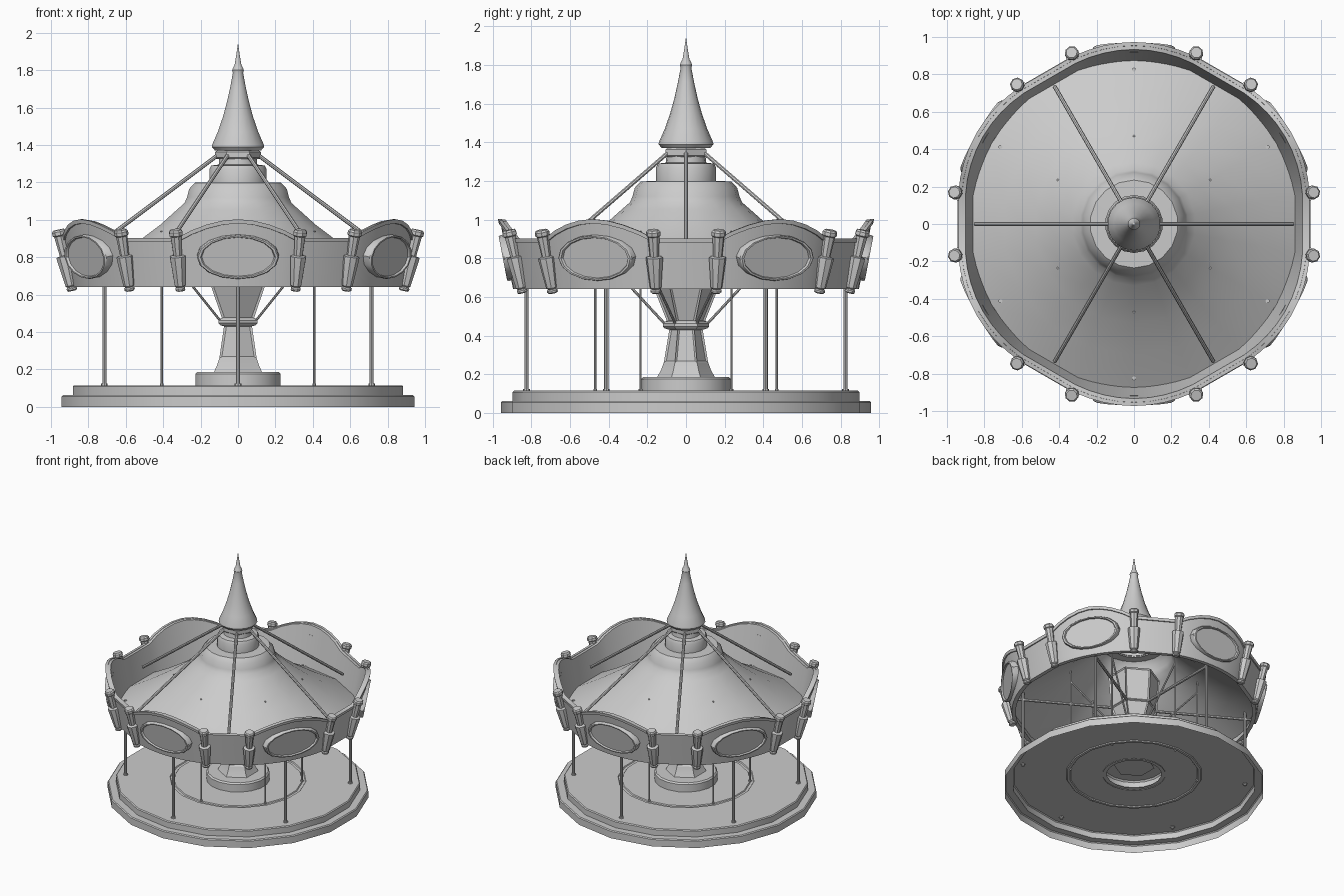
import bpy, bmesh, math
from mathutils import Matrix, Vector

cube = bpy.data.objects.get("Cube")
if cube:
    bpy.data.objects.remove(cube, do_unlink=True)

grey = bpy.data.materials.new("plain_grey")
grey.use_nodes = True
grey.diffuse_color = (0.6, 0.6, 0.6, 1)
grey.node_tree.nodes["Principled BSDF"].inputs["Base Color"].default_value = (0.6, 0.6, 0.6, 1)


def finish(name, bm, matrix=None, sharp=35):
    """Turn a bmesh into a shaded object."""
    if matrix:
        bm.transform(matrix)
    bmesh.ops.recalc_face_normals(bm, faces=bm.faces)
    mesh = bpy.data.meshes.new(name)
    bm.to_mesh(mesh)
    bm.free()
    mesh.materials.append(grey)
    obj = bpy.data.objects.new(name, mesh)
    bpy.context.collection.objects.link(obj)
    bpy.ops.object.select_all(action='DESELECT')
    obj.select_set(True)
    bpy.context.view_layer.objects.active = obj
    bpy.ops.object.shade_smooth_by_angle(angle=math.radians(sharp))
    return obj


def lathe(name, profile, sides, turn=0, matrix=None, panel=0, sharp=35):
    """Revolve (radius, height) points; faces taller than panel get an inset."""
    bm = bmesh.new()
    rings = []
    for r, z in profile:
        if r == 0:
            rings.append([bm.verts.new((0, 0, z))] * sides)
            continue
        angles = [math.radians(turn) + math.tau * i / sides for i in range(sides)]
        rings.append([bm.verts.new((r * math.cos(a), r * math.sin(a), z)) for a in angles])
    for low, high in zip(rings, rings[1:]):
        for i in range(sides):
            j = (i + 1) % sides
            corners = list(dict.fromkeys((low[i], low[j], high[j], high[i])))
            bm.faces.new(corners)
    if panel:
        bmesh.ops.recalc_face_normals(bm, faces=bm.faces)
        tall = [f for f in bm.faces
                if max(v.co.z for v in f.verts) - min(v.co.z for v in f.verts) > panel]
        bmesh.ops.inset_individual(bm, faces=tall, thickness=0.014, depth=-0.008)
    return finish(name, bm, matrix, sharp)


def polar(angle, r, z):
    a = math.radians(angle)
    return Vector((r * math.cos(a), r * math.sin(a), z))


def along(p, q):
    """Matrix placing local z on the line from p to q."""
    return Matrix.Translation(p) @ (q - p).to_track_quat('Z', 'Y').to_matrix().to_4x4()


def rod(name, p, q, r):
    length = (q - p).length
    lathe(name, [(0, 0), (r, 0), (r, length), (0, length)], 8, matrix=along(p, q))


# Canopy wall leans outwards and rises in an arch over every second panel
LEAN, FOOT = 0.19, 0.64


def wall_radius(z):
    return 0.895 + LEAN * (z - FOOT)


def wall_band(name, drop, lift, inner, outer):
    """Closed band round the canopy; drop=None reaches down to the wall foot."""
    bm = bmesh.new()
    loops = []
    for k in range(6):
        for i in range(9):
            t = abs(i / 4 - 1)
            top = 0.9 + 0.1 * (1 - t ** 1.8) + lift
            low = FOOT if drop is None else top - drop
            angle = 60 * k + 10 + 5 * i
            loops.append([bm.verts.new(polar(angle, wall_radius(z) + off, z))
                          for off, z in ((outer, low), (outer, top), (inner, top), (inner, low))])
    for a, b in zip(loops, loops[1:] + loops[:1]):
        for i in range(4):
            j = (i + 1) % 4
            bm.faces.new((a[i], b[i], b[j], a[j]))
    finish(name, bm, sharp=30)


# Stepped platform and pedestal, open underneath
lathe("platform", [(0.957, 0), (0.957, 0.055), (0.95, 0.062), (0.897, 0.062), (0.897, 0.108),
                   (0.89, 0.115), (0.5, 0.115), (0.495, 0.108), (0.475, 0.108), (0.47, 0.115),
                   (0.2, 0.115)], 18, 10)
lathe("pedestal", [(0.232, 0.11), (0.232, 0.175), (0.222, 0.186), (0.1, 0.186)], 18, 10)

# Six-sided centre column with inset panels
lathe("lower_column", [(0, 0.18), (0.152, 0.18), (0.13, 0.22), (0.115, 0.26), (0.085, 0.44)],
      6, 30, panel=0.1, sharp=15)
lathe("column_collar", [(0.085, 0.43), (0.11, 0.437), (0.12, 0.447), (0.12, 0.462),
                        (0.11, 0.472), (0.09, 0.478)], 6, 30, sharp=15)
lathe("upper_column", [(0.095, 0.465), (0.172, 0.66), (0.19, 0.92), (0, 0.92)],
      6, 30, panel=0.1, sharp=10)

# Canopy
wall_band("canopy_wall", None, 0, -0.03, 0)
wall_band("canopy_top_rim", 0.022, 0.003, -0.01, 0.009)

# Roof, drum and neck
lathe("roof", [(0.885, 0.68), (0.7, 0.785), (0.53, 0.893), (0.42, 0.975), (0.33, 1.055),
               (0.29, 1.09), (0.277, 1.12), (0.265, 1.165), (0.235, 1.198), (0.15, 1.2)], 18, 10)
lathe("roof_drum", [(0.155, 1.19), (0.155, 1.27), (0.145, 1.29), (0.105, 1.295), (0.1, 1.34)], 18, 10)
lathe("cable_hub", [(0, 1.325), (0.112, 1.325), (0.122, 1.333), (0.122, 1.362),
                    (0.112, 1.37), (0, 1.37)], 6, sharp=15)

# Spire
lathe("spire", [(0, 1.37), (0.125, 1.37), (0.142, 1.39), (0.14, 1.402), (0.11, 1.47), (0.082, 1.55),
                (0.06, 1.63), (0.042, 1.71), (0.028, 1.785), (0.032, 1.8), (0.026, 1.815),
                (0.018, 1.83), (0.008, 1.89), (0, 1.947)], 18, 10)

lantern_profile = [(0, 0), (0.022, 0), (0.028, 0.006), (0.028, 0.016), (0.022, 0.022), (0.03, 0.03),
                   (0.044, 0.175), (0.044, 0.19), (0.024, 0.195), (0.031, 0.3), (0.038, 0.306),
                   (0.038, 0.325), (0.03, 0.335), (0, 0.335)]
oval_profile = [(1, -0.035), (1, 0.01), (0.97, 0.018), (0.91, 0.018), (0.88, 0.006), (0, 0.006)]

for k in range(6):
    spoke = 30 + 60 * k

    # Poles with feet
    for ring, r, thick, top in (("outer", 0.825, 0.011, 0.72), ("inner", 0.47, 0.006, 0.94)):
        rod(f"{ring}_pole_{k}", polar(spoke, r, 0.1), polar(spoke, r, top), thick)
        rod(f"{ring}_pole_foot_{k}", polar(spoke, r, 0.11), polar(spoke, r, 0.124), thick * 1.6)

    # Roof framing and cables
    rod(f"roof_spoke_{k}", polar(spoke, 0.14, 0.66), polar(spoke, 0.875, 0.66), 0.011)
    rod(f"column_strut_{k}", polar(spoke, 0.1, 0.45), polar(spoke, 0.47, 0.85), 0.007)
    rod(f"roof_cable_{k}", polar(60 * k, 0.1, 1.352), polar(60 * k, 0.85, 0.79), 0.011)

    # Framed oval on each arched panel
    out = polar(spoke, 1, 0)
    side = Vector((-out.y, out.x, 0))
    up = (out * LEAN + Vector((0, 0, 1))).normalized()
    face = side.cross(up)
    place = Matrix((side * 0.22, up * 0.12, face)).transposed().to_4x4()
    place.translation = polar(spoke, wall_radius(0.803) + 0.004, 0.803)
    lathe(f"oval_frame_{k}", oval_profile, 16, 0, place)

    # Lanterns either side of each arched panel
    for hand, swing in (("left", -20), ("right", 20)):
        axis = along(polar(spoke + swing, 0.9, 0.62), polar(spoke + swing, 0.975, 0.945))
        lathe(f"lantern_{hand}_{k}", lantern_profile, 8, 0, axis)
